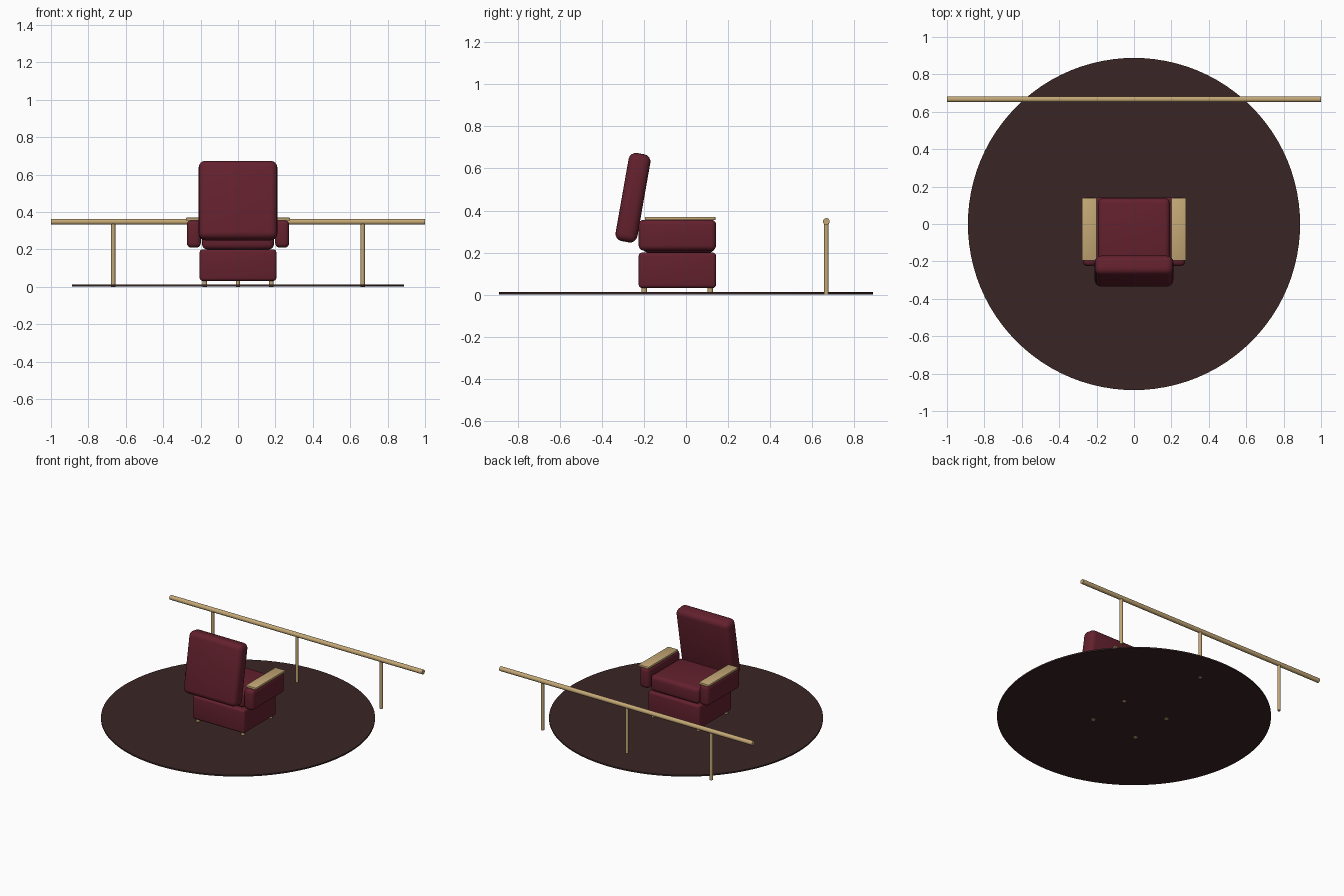
import bpy
import math

cube = bpy.data.objects.get("Cube")
if cube:
    bpy.data.objects.remove(cube, do_unlink=True)


def make_material(name, rgb):
    mat = bpy.data.materials.new(name)
    mat.use_nodes = True
    color = (*rgb, 1.0)
    mat.diffuse_color = color
    mat.node_tree.nodes["Principled BSDF"].inputs["Base Color"].default_value = color
    return mat


RED = make_material("burgundy upholstery", (0.125, 0.015, 0.027))
BRASS = make_material("pale brass", (0.55, 0.39, 0.18))
CARPET = make_material("dark brown carpet", (0.042, 0.018, 0.018))


def rounded_box(name, center, size, bevel, mat, tilt=0.0, segments=4):
    """Box with softened edges, leaning about the x axis."""
    bpy.ops.mesh.primitive_cube_add(size=1, location=center)
    ob = bpy.context.object
    ob.name = name
    ob.scale = size
    bpy.ops.object.transform_apply(location=False, rotation=False, scale=True)
    mod = ob.modifiers.new("soft edges", "BEVEL")
    mod.width = bevel
    mod.segments = segments
    bpy.ops.object.modifier_apply(modifier=mod.name)
    bpy.ops.object.shade_smooth_by_angle(angle=math.radians(35))
    ob.rotation_euler.x = tilt
    ob.data.materials.append(mat)
    return ob


def rod(name, center, radius, length, mat, along_x=False, sides=24):
    bpy.ops.mesh.primitive_cylinder_add(
        vertices=sides, radius=radius, depth=length, location=center,
        rotation=(0, math.pi / 2 if along_x else 0, 0))
    ob = bpy.context.object
    ob.name = name
    bpy.ops.object.shade_smooth_by_angle(angle=math.radians(35))
    ob.data.materials.append(mat)
    return ob


# Round carpeted floor, softly shaded over its rim
floor = rod("floor_disc", (0, 0, 0.007), 0.888, 0.01, CARPET, sides=96)
floor.select_set(True)
bpy.ops.object.shade_smooth()

# Chair body
rounded_box("seat_base", (0, -0.041, 0.116), (0.41, 0.368, 0.168), 0.016, RED)
rounded_box("seat_cushion", (0, -0.035, 0.258), (0.385, 0.345, 0.116), 0.028, RED)
rounded_box("backrest", (0, -0.252, 0.461), (0.42, 0.105, 0.425), 0.035, RED,
            tilt=math.radians(-10))

# Arms with brass tops, and feet
for side, label in ((1, "left"), (-1, "right")):
    rounded_box(f"{label}_arm", (side * 0.236, -0.041, 0.283),
                (0.075, 0.368, 0.146), 0.024, RED)
    rounded_box(f"{label}_arm_top", (side * 0.238, -0.028, 0.362),
                (0.08, 0.336, 0.016), 0.004, BRASS, segments=2)
    for y, end in ((-0.198, "back"), (0.115, "front")):
        rod(f"{label}_{end}_foot", (side * 0.178, y, 0.02), 0.013, 0.04, BRASS)

# Handrail on three posts
rod("handrail", (0, 0.667, 0.348), 0.016, 2.0, BRASS, along_x=True)
for x, label in ((-0.667, "right"), (0, "middle"), (0.667, "left")):
    rod(f"{label}_rail_post", (x, 0.667, 0.174), 0.011, 0.348, BRASS)
